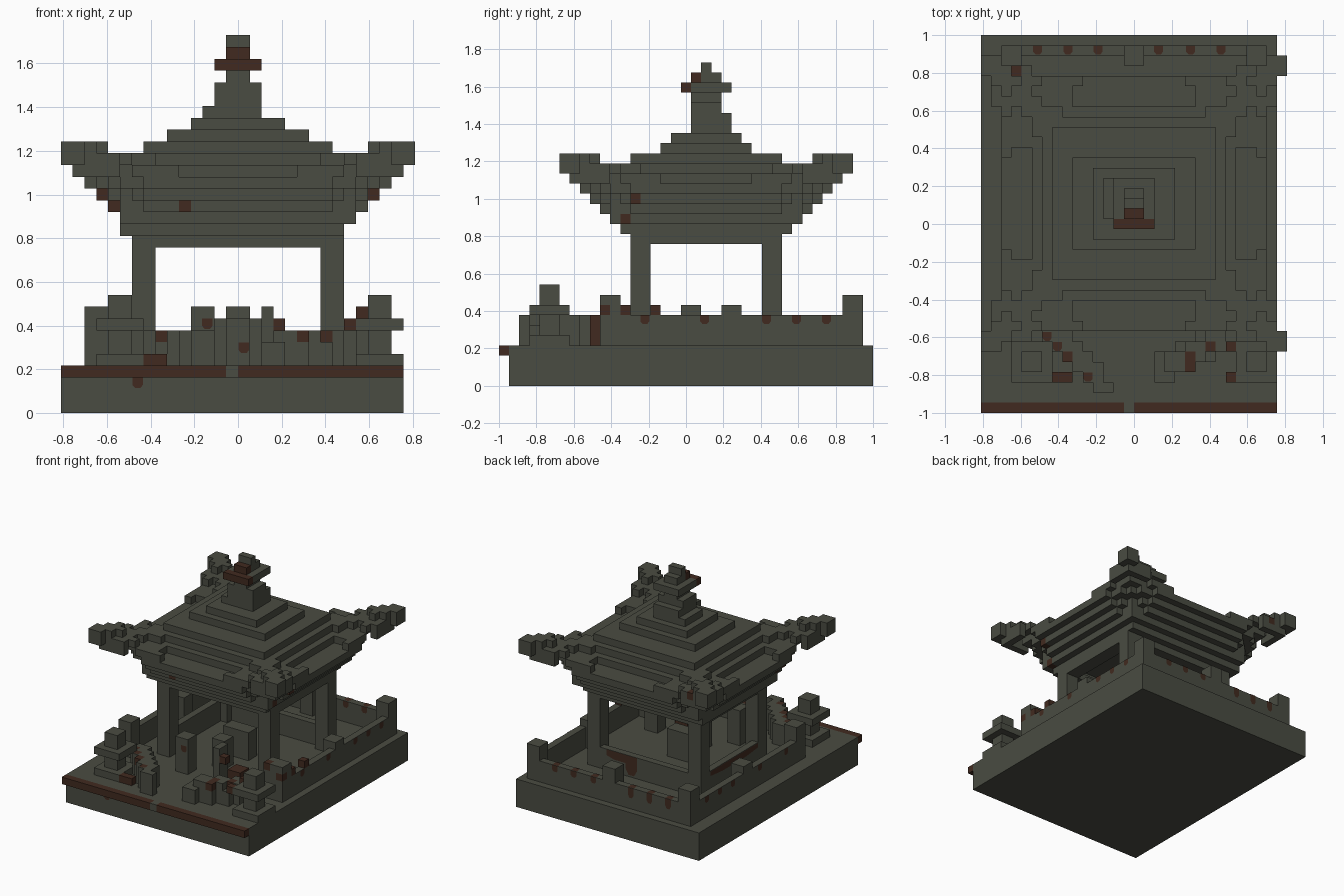
import bpy, bmesh
from mathutils import Vector

cube = bpy.data.objects.get("Cube")
if cube:
    bpy.data.objects.remove(cube)

U = 2 / 37                      # edge length of one block
STONE, RUST = 0, 1


def material(name, rgb):
    m = bpy.data.materials.new(name)
    m.use_nodes = True
    m.diffuse_color = (*rgb, 1)
    m.node_tree.nodes["Principled BSDF"].inputs["Base Color"].default_value = (*rgb, 1)
    return m


MATS = [material("mossy stone", (0.068, 0.072, 0.054)),
        material("rust", (0.053, 0.023, 0.014))]


def box(x0, x1, y0, y1, z0, z1, mat=STONE):
    """Cells of a block; y counts from the front edge."""
    return {(x, y, z): mat for x in range(x0, x1)
            for y in range(y0, y1) for z in range(z0, z1)}


def rust(*cells):
    return dict.fromkeys(cells, RUST)


def spot(x, y, z):
    """World position of a block coordinate."""
    return Vector((x * U, (y - 18.5) * U, z * U))


def build(name, *parts):
    """Join cells into one mesh made of the outer faces only."""
    cells = {}
    for p in parts:
        cells.update(p)
    bm = bmesh.new()
    verts = {}

    def vert(p):
        if p not in verts:
            verts[p] = bm.verts.new(spot(*p))
        return verts[p]

    for c, mat in cells.items():
        for axis in range(3):
            for side in (0, 1):
                n = list(c)
                n[axis] += 2 * side - 1
                if tuple(n) in cells:
                    continue
                a, b = (axis + 1) % 3, (axis + 2) % 3
                loop = []
                for da, db in ((0, 0), (1, 0), (1, 1), (0, 1)):
                    p = list(c)
                    p[axis] += side
                    p[a] += da
                    p[b] += db
                    loop.append(vert(tuple(p)))
                f = bm.faces.new(loop if side else loop[::-1])
                f.material_index = mat
    # merge coplanar faces of the same colour
    bmesh.ops.dissolve_limit(bm, angle_limit=0.01, verts=bm.verts[:],
                             edges=bm.edges[:], delimit={'MATERIAL'})
    me = bpy.data.meshes.new(name)
    bm.to_mesh(me)
    bm.free()
    for m in MATS:
        me.materials.append(m)
    bpy.context.collection.objects.link(bpy.data.objects.new(name, me))


def stain(name, centre, normal, length=1, width=1):
    """Thin rust drip with a tapered end, flush on a face."""
    n = Vector(normal)
    up = Vector((0, 1, 0)) if n.z else Vector((0, 0, 1))
    side = up.cross(n)
    bm = bmesh.new()
    c = Vector(centre) + n * 0.003
    outline = [(-1, 1), (-1, -0.4), (-0.5, -1), (0.5, -1), (1, -0.4), (1, 1)]
    bm.faces.new([bm.verts.new(c + (side * a * width + up * b * length) * 0.024)
                  for a, b in outline])
    me = bpy.data.meshes.new(name)
    bm.to_mesh(me)
    bm.free()
    me.materials.append(MATS[RUST])
    bpy.context.collection.objects.link(bpy.data.objects.new(name, me))


FRONT, BACK, LEFT, RIGHT, TOP = ((0, -1, 0), (0, 1, 0), (1, 0, 0), (-1, 0, 0), (0, 0, 1))

# Plinth and its front lip
build("plinth", box(-15, 14, 1, 37, 0, 4))
build("front_lip", box(-15, 14, 0, 1, 3, 4, RUST), box(-1, 0, 0, 1, 3, 4))
stain("plinth_stain", spot(-8.5, 1, 2.55), FRONT)

# Low yard wall with posts
build("yard_wall",
      box(-13, 13, 35, 36, 4, 7),
      *[box(x, x + 1, 10, 36, 4, 7) for x in (-13, 12)],
      *[box(x, x + 2, 34, 36, 4, 9) for x in (-13, 11)],
      box(-1, 1, 34, 36, 4, 9),
      *[box(x, x + 2, 22, 24, 4, 8) for x in (-13, 11)],
      box(-13, -11, 10, 12, 4, 9), box(10, 13, 10, 12, 4, 9),
      rust((10, 10, 8), (12, 10, 7), (12, 12, 7), (12, 15, 7)))

# Stone lanterns
for name, x in (("right_lantern", -12), ("left_lantern", 10)):
    build(name, box(x, x + 4, 3, 7, 4, 5), box(x + 1, x + 3, 4, 6, 5, 7),
          box(x, x + 4, 3, 7, 7, 8), box(x + 1, x + 3, 4, 6, 8, 10))
build("left_lantern_rust", rust((9, 3, 7), (9, 6, 7)))

# Broken curved kerbs in front of the pavilion
build("right_kerb",
      *[box(-9 + k, -7 + k, 7 - k, 9 - k, 4, 7) for k in range(5)],
      box(-4, -2, 2, 3, 4, 7), box(-8, -6, 3, 4, 4, 5, RUST),
      rust((-7, 5, 6)))
for i, (x, y) in enumerate(((-9, 7), (-8, 6), (-5, 3))):
    stain(f"right_kerb_stain_{i}", spot(x + 0.5, y + 0.5, 7), TOP)
build("left_kerb",
      *[box(k, k + 2, 3 + (k - 1) // 2, 4 + (k + 2) // 2, 4, 6 + k % 2)
        for k in range(2, 8)],
      rust((5, 4, 6), (5, 5, 6), (7, 6, 6)))

# Rubble under the roof
build("rubble", box(-4, -2, 10, 12, 4, 9), box(-1, 1, 14, 16, 4, 8),
      box(2, 3, 10, 12, 4, 9), box(5, 7, 9, 11, 4, 7, RUST),
      box(-2, 2, 18, 20, 4, 8), rust((3, 10, 7)))
stain("rubble_stain", spot(-2.6, 10, 7.55), FRONT)
stain("centre_rubble_stain", spot(0.5, 14, 5.5), FRONT)

# Pavilion posts, low rails between them and the beams on top
for side, x in (("right", -9), ("left", 7)):
    for end, y in (("front", 13), ("back", 26)):
        build(f"{end}_{side}_post", box(x, x + 2, y, y + 2, 4, 14))
build("back_rail", box(-7, 7, 27, 28, 4, 7))
stain("back_rail_stain", spot(3.5, 28, 6.4), BACK, 1.3, 5.5)
stain("back_rail_drip", spot(2, 28, 5.6), BACK, 3, 2)
build("right_rail", box(-9, -8, 15, 26, 4, 7))
stain("right_rail_stain", spot(-9, 20.5, 6.5), RIGHT, 1, 12)
build("lintel_beams",
      *[box(-9, 9, y, y + 2, 14, 15) for y in (13, 26)],
      *[box(x, x + 2, 13, 28, 14, 15) for x in (-9, 7)])
build("ceiling_beams",
      *[box(-10, 9, y, y + 2, 15, 17) for y in (12, 27)],
      *[box(x, x + 2, 12, 29, 15, 17) for x in (-10, 7)],
      box(-8, 7, 14, 27, 16, 17))


def hip_top(dx, dy):
    """Roof height along the hips."""
    m = max(dx, dy)
    if dx < 6 and dy < 5:
        return 25 if m < 4 else 24
    return 23 if m > 11 or m < 8 else 22


# Stepped roof: eaves spread outwards as they rise, corners turn up
roof = {}
for x in range(-15, 15):
    for y in range(6, 35):
        dx, dy = int(abs(x + 0.5)), abs(y - 20)
        m, n = max(dx, dy), min(dx, dy)
        if m > (14 if n > 12 else 13 if n > 9 else 12):
            continue
        hip = hip_top(dx, dy)
        mid = max(30 - m, 20) if m > 7 else hip
        top = round(mid + (hip - mid) * (n / max(m, 1)) ** 2)
        bottom = max(m + 7, 16) if m > 7 else top - 2
        if 9 < m < 13 and n > 7:
            bottom = min(bottom + top - mid, top - 1)
        roof.update(box(x, x + 1, y, y + 1, bottom, top))
roof.update(rust((-12, 13, 18), (11, 13, 18), (-11, 13, 17), (9, 12, 16),
                 (-5, 10, 17), (-12, 33, 21)))
build("roof", roof)

# Spire on the roof
build("spire", box(-3, 2, 19, 23, 25, 26), box(-2, 2, 19, 23, 26, 27),
      box(-2, 2, 19, 22, 27, 28), box(-1, 1, 19, 22, 28, 29),
      box(-2, 2, 19, 23, 29, 30), box(-2, 2, 18, 19, 29, 30, RUST),
      box(-1, 1, 20, 22, 30, 31), box(-1, 1, 19, 20, 30, 31, RUST),
      box(-1, 1, 20, 21, 31, 32))

# Rust drips along the wall tops
edge, back, wall_top = 13 * U, 17.5 * U, 7 * U
for i, y in enumerate((-0.22, 0.1, 0.43, 0.59, 0.75)):
    stain(f"left_wall_stain_{i}", (edge, y, 0.354), LEFT)
    stain(f"right_wall_stain_{i}", (-edge, y, 0.354), RIGHT)
for i, x in enumerate((-0.51, -0.35, -0.19, 0.13, 0.3, 0.46)):
    long = 1.6 if x < 0 else 1
    stain(f"back_wall_stain_{i}", (x, back, wall_top - 0.024 * long), BACK, long)
    stain(f"back_wall_cap_stain_{i}", (x, back - 0.024, wall_top), TOP)
    stain(f"back_wall_inner_stain_{i}", (x, back - U, 0.354), FRONT)
